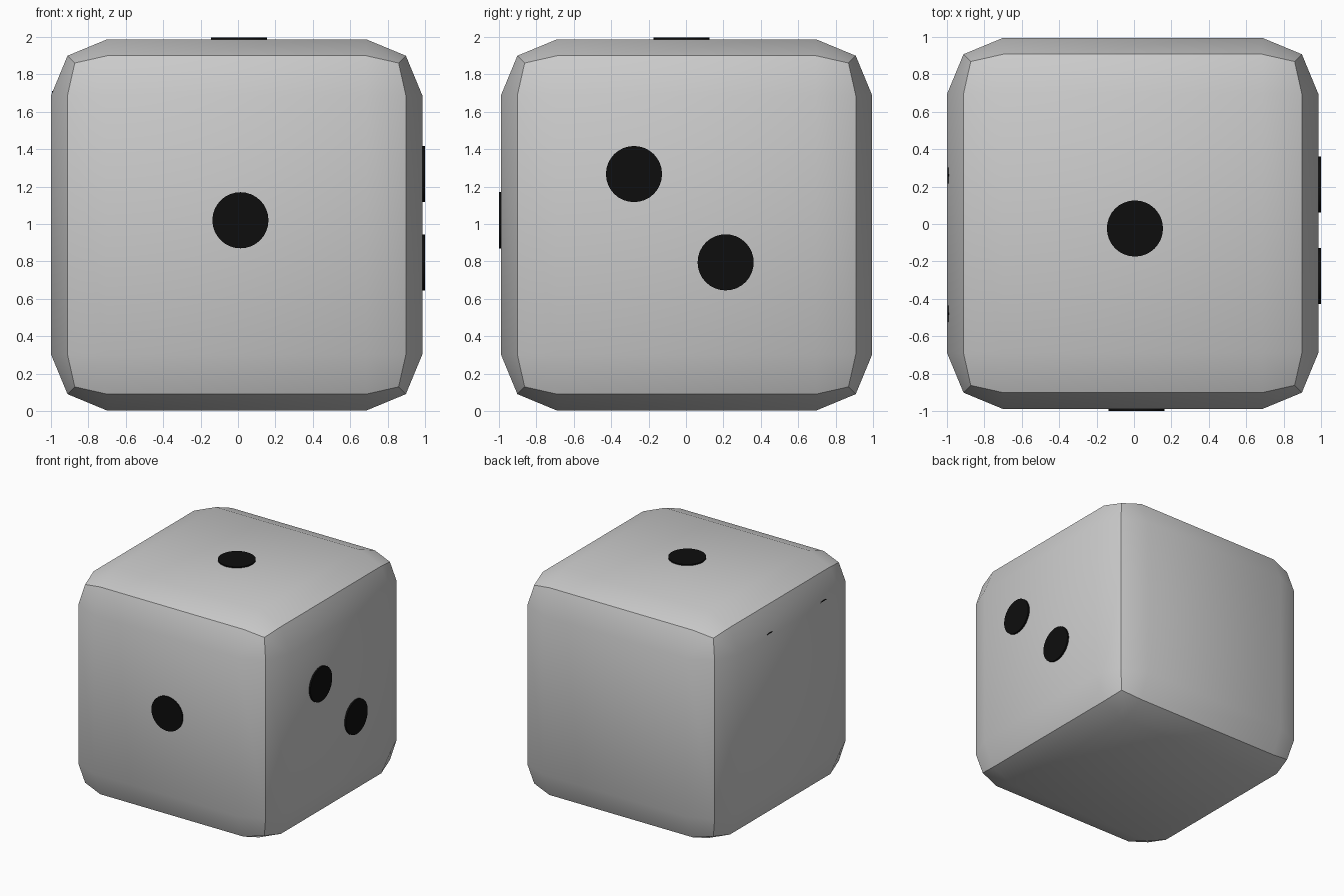
import bpy, math

if "Cube" in bpy.data.objects:
    bpy.data.objects.remove(bpy.data.objects["Cube"])

SIZE = 1.985
CENTRE = (-0.007, 0.003, 0.995)

# Rounded cube body with a two-segment bevel
bpy.ops.mesh.primitive_cube_add(size=SIZE, location=CENTRE)
body = bpy.context.object
body.name = "cube_body"
bevel = body.modifiers.new("rounded_edges", 'BEVEL')
bevel.width = 0.3
bevel.segments = 2
bpy.ops.object.modifier_apply(modifier=bevel.name)
bpy.ops.object.shade_smooth_by_angle(angle=math.radians(30))

black = bpy.data.materials.new("black")
black.diffuse_color = (0.004, 0.004, 0.004, 1)
black.use_nodes = True
black.node_tree.nodes["Principled BSDF"].inputs["Base Color"].default_value = black.diffuse_color

DEPTH = 0.05


def pip(name, outer, axis, sign):
    """Thin disc whose outer cap is centred on the given point."""
    loc = list(outer)
    loc[axis] -= sign * DEPTH / 2
    rot = [(0, math.pi / 2, 0), (math.pi / 2, 0, 0), (0, 0, 0)][axis]
    bpy.ops.mesh.primitive_cylinder_add(vertices=32, radius=0.15, depth=DEPTH,
                                        location=loc, rotation=rot)
    ob = bpy.context.object
    ob.name = name
    ob.data.materials.append(black)
    bpy.ops.object.shade_smooth_by_angle(angle=math.radians(30))


# Raised pips on the front, top and right
pip("front_pip", (0.013, -1.0, 1.02), 1, -1)
pip("top_pip", (0.005, -0.024, 1.998), 2, 1)
pip("right_pip_upper", (1.0, -0.278, 1.267), 0, 1)
pip("right_pip_lower", (1.0, 0.212, 0.795), 0, 1)

# Sunken pips on the left, only their upper rims break the rounded edge
for i, y in enumerate((0.26, -0.48)):
    pip(f"left_pip_{i + 1}", (-0.994, y, 1.56), 0, -1)
